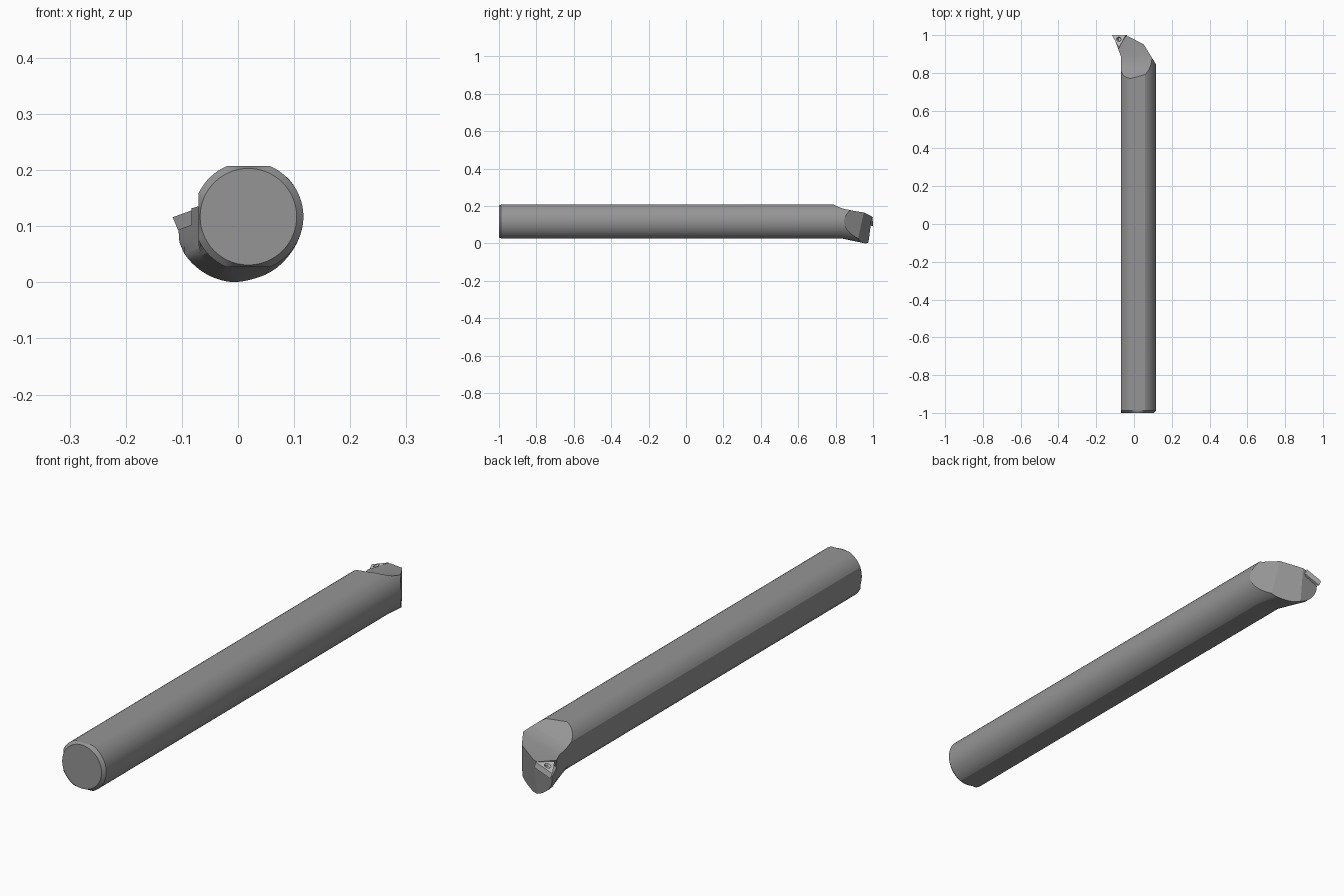
import bpy, bmesh, math
from mathutils import Vector

if "Cube" in bpy.data.objects:
    bpy.data.objects.remove(bpy.data.objects["Cube"])

CX, CZ, R = 0.0185, 0.117, 0.098


def finish(bm, name):
    bmesh.ops.recalc_face_normals(bm, faces=bm.faces)
    me = bpy.data.meshes.new(name)
    bm.to_mesh(me)
    bm.free()
    ob = bpy.data.objects.new(name, me)
    bpy.context.collection.objects.link(ob)
    return ob


def activate(ob):
    bpy.ops.object.select_all(action='DESELECT')
    ob.select_set(True)
    bpy.context.view_layer.objects.active = ob


def loft(rings):
    bm = bmesh.new()
    vs = [[bm.verts.new(p) for p in ring] for ring in rings]
    n = len(vs[0])
    for a, b in zip(vs, vs[1:]):
        for i in range(n):
            bm.faces.new((a[i], a[(i + 1) % n], b[(i + 1) % n], b[i]))
    bm.faces.new(vs[0])
    bm.faces.new(vs[-1])
    return bm


def cut(ob, cutter):
    cutter.hide_render = True
    m = ob.modifiers.new("cut", 'BOOLEAN')
    m.operation = 'DIFFERENCE'
    m.solver = 'EXACT'
    m.object = cutter
    activate(ob)
    bpy.ops.object.modifier_apply(modifier=m.name)
    bpy.data.objects.remove(cutter)


# section angles, with exact points at the corners of the three flats
HALF_TB, HALF_L = math.acos(0.09 / R), math.acos(0.0885 / R)
CORNERS = [c + s * h for c, h in ((math.pi / 2, HALF_TB), (math.pi, HALF_L),
                                  (1.5 * math.pi, HALF_TB)) for s in (-1, 1)]
ANGLES = sorted(CORNERS + [a for a in (2 * math.pi * i / 96 for i in range(96))
                           if min(abs(a - c) for c in CORNERS) > 0.025])


def section(y, t, left, r=R):
    # t blends the flatted shank (0) into the round head (1)
    ring = []
    for a in ANGLES:
        c, s = math.cos(a), math.sin(a)
        x, z = CX + r * c, CZ + r * s
        z = min(max(z, 0.027), 0.207)
        x, z = x + (0.115 * c - x) * t, z + (0.115 + 0.115 * s - z) * t
        ring.append((max(x, left), y, z))
    return ring


# bar: chamfered shank flowing into the wider head
bm = loft([section(-1, 0, -0.07, 0.086), section(-0.988, 0, -0.07),
           section(0.83, 0, -0.07), section(0.89, 0.46, -0.07),
           section(0.96, 1, -0.096), section(0.99, 1, -0.107),
           section(1.02, 1, -0.107)])
# end faces and side relief of the head
for co, no in (((0, 0.993, 0.14), (0, 1, -0.13)),
               ((-0.03, 0.993, 0.14), (0.048, 0.085, -0.012)),
               ((0.055, 0.945, 0.14), (0.1, 0.0615, 0))):
    res = bmesh.ops.bisect_plane(bm, geom=bm.verts[:] + bm.edges[:] + bm.faces[:],
                                 plane_co=Vector(co), plane_no=Vector(no).normalized(),
                                 clear_outer=True)
    rim = [e for e in res['geom_cut'] if isinstance(e, bmesh.types.BMEdge)]
    bmesh.ops.edgeloop_fill(bm, edges=[e for e in rim if e.is_boundary])
bar = finish(bm, "boring_bar")

# sloping chip clearance on top of the head
prof = [(0.765, 0.222), (0.78, 0.207), (0.795, 0.194), (0.815, 0.181), (0.835, 0.171),
        (0.86, 0.163), (0.89, 0.158), (1.05, 0.157), (1.05, 0.35), (0.765, 0.35)]
cut(bar, finish(loft([[(x, y, z + 0.25 * (x - 0.02)) for y, z in prof]
                      for x in (-0.2, 0.2)]), "clearance_cutter"))

# insert frame: tilted about y, outer cutting corner as origin
T = math.radians(20)
U, D = Vector((math.cos(T), 0, math.sin(T))), Vector((math.sin(T), 0, -math.cos(T)))
O = Vector((-0.1165, 1.0, 0.116))
SIDE = 0.077
TRI = [(0, 0), (SIDE, 0), (SIDE / 2, -SIDE * 0.866)]
MID = (SIDE / 2, -SIDE * 0.289)


def place(u, v, d):
    return O + U * u + Vector((0, v, 0)) + D * d


def tri_ring(scale, d):
    return [place(MID[0] + (u - MID[0]) * scale, MID[1] + (v - MID[1]) * scale, d)
            for u, v in TRI]


def disc_ring(r, d, n=24):
    return [place(MID[0] + r * math.cos(2 * math.pi * i / n),
                  MID[1] + r * math.sin(2 * math.pi * i / n), d) for i in range(n)]


# seat pocket, open to the left, with its wall along the insert's inner side
POCKET = [(-0.1, 0.052), (SIDE + 0.032, 0.052), (SIDE / 2 - 0.003, -SIDE * 0.866 - 0.009),
          (-0.1, -SIDE * 0.866 - 0.009)]
cut(bar, finish(loft([[place(u, v, d) for u, v in POCKET] for d in (-0.05, 0.0242)]),
                "pocket_cutter"))

# triangular insert with its screw hole
insert = finish(loft([tri_ring(1, 0), tri_ring(0.97, 0.0245)]), "cutting_insert")
cut(insert, finish(loft([disc_ring(0.0125, -0.01), disc_ring(0.0125, 0.001),
                         disc_ring(0.009, 0.006), disc_ring(0.009, 0.016)]), "hole_cutter"))

for ob, g in ((bar, 0.3), (insert, 0.7)):
    mat = bpy.data.materials.new(ob.name + "_metal")
    mat.diffuse_color = (g, g, g, 1)
    mat.use_nodes = True
    mat.node_tree.nodes["Principled BSDF"].inputs["Base Color"].default_value = mat.diffuse_color
    ob.data.materials.clear()
    ob.data.materials.append(mat)
    activate(ob)
    bpy.ops.object.shade_smooth_by_angle(angle=math.radians(18))
